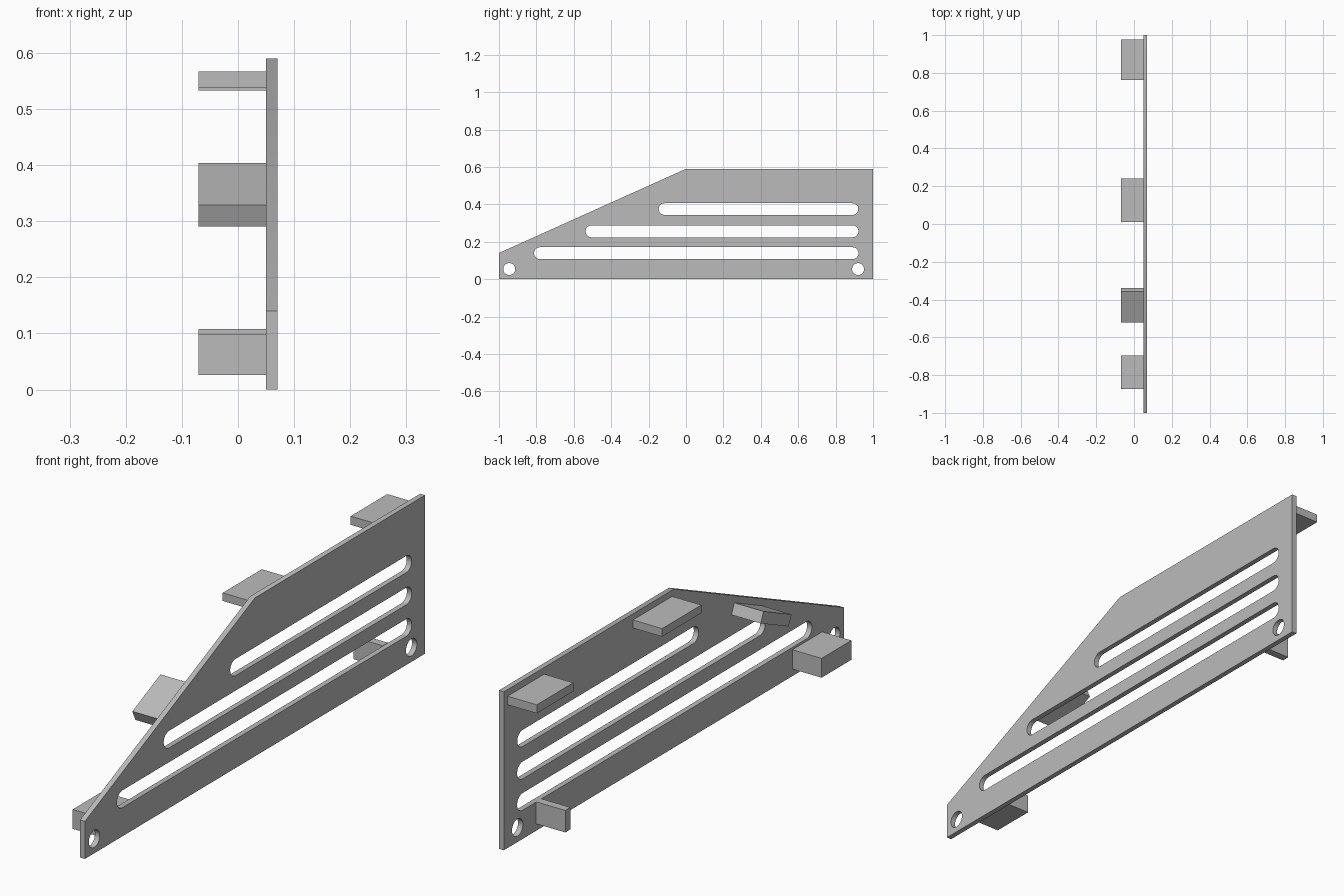
import bpy, bmesh, math
from math import pi, cos, sin

cube = bpy.data.objects.get("Cube")
if cube:
    bpy.data.objects.remove(cube, do_unlink=True)

# One plain grey material
grey = bpy.data.materials.new("plain_grey")
grey.use_nodes = True
colour = (0.5, 0.5, 0.5, 1)
grey.diffuse_color = colour
grey.node_tree.nodes["Principled BSDF"].inputs["Base Color"].default_value = colour

PLATE_IN, PLATE_OUT, TAB_END = 0.05, 0.07, -0.07


def slot(y0, y1, z, r, steps=16):
    """Outline of a round-ended slot; y0 and y1 are the arc centres."""
    ends = ((y1, -pi / 2), (y0, pi / 2))
    return [(y + r * cos(a + pi * i / steps), z + r * sin(a + pi * i / steps))
            for y, a in ends for i in range(steps + 1)]


def hole(y, z, r, steps=32):
    return [(y + r * cos(2 * pi * i / steps), z + r * sin(2 * pi * i / steps))
            for i in range(steps)]


# Side plate: sloped outline with slots and bolt holes, extruded along x
outlines = [
    [(-1, 0), (1, 0), (1, 0.59), (0, 0.59), (-1, 0.14)],
    slot(-0.78, 0.89, 0.139, 0.032),
    slot(-0.505, 0.89, 0.256, 0.032),
    slot(-0.115, 0.89, 0.375, 0.031),
    hole(-0.945, 0.054, 0.032),
    hole(0.92, 0.054, 0.032),
]
curve = bpy.data.curves.new("side_plate_profile", "CURVE")
curve.dimensions = "2D"
curve.fill_mode = "BOTH"
curve.extrude = (PLATE_OUT - PLATE_IN) / 2
for points in outlines:
    spline = curve.splines.new("POLY")
    spline.points.add(len(points) - 1)
    for p, (y, z) in zip(spline.points, points):
        p.co = (y, z, 0, 1)
    spline.use_cyclic_u = True
plate = bpy.data.objects.new("side_plate", curve)
bpy.context.collection.objects.link(plate)
plate.location.x = (PLATE_IN + PLATE_OUT) / 2
plate.rotation_euler = (pi / 2, 0, pi / 2)
bpy.ops.object.select_all(action="DESELECT")
plate.select_set(True)
bpy.context.view_layer.objects.active = plate
bpy.ops.object.convert(target="MESH")
plate = bpy.context.object
plate.data.materials.clear()
plate.data.materials.append(grey)
bpy.ops.object.shade_smooth_by_angle(angle=math.radians(30))


def tab(name, y, z, length, height, tilt=0):
    """Box centred at y, z that reaches inward from the plate."""
    bm = bmesh.new()
    bmesh.ops.create_cube(bm, size=1)
    bmesh.ops.scale(bm, vec=(PLATE_IN - TAB_END, length, height), verts=bm.verts)
    mesh = bpy.data.meshes.new(name)
    bm.to_mesh(mesh)
    bm.free()
    mesh.materials.append(grey)
    obj = bpy.data.objects.new(name, mesh)
    obj.location = ((PLATE_IN + TAB_END) / 2, y, z)
    obj.rotation_euler.x = tilt
    bpy.context.collection.objects.link(obj)


# Mounting tabs
tab("upper_rear_tab", 0.87, 0.549, 0.215, 0.032)
tab("upper_middle_tab", 0.125, 0.552, 0.23, 0.03)
tab("sloped_tab", -0.43, 0.347, 0.181, 0.042, math.atan(0.45))
tab("lower_front_tab", -0.785, 0.062, 0.175, 0.072)
tab("lower_rear_tab", 0.795, 0.067, 0.03, 0.082)
